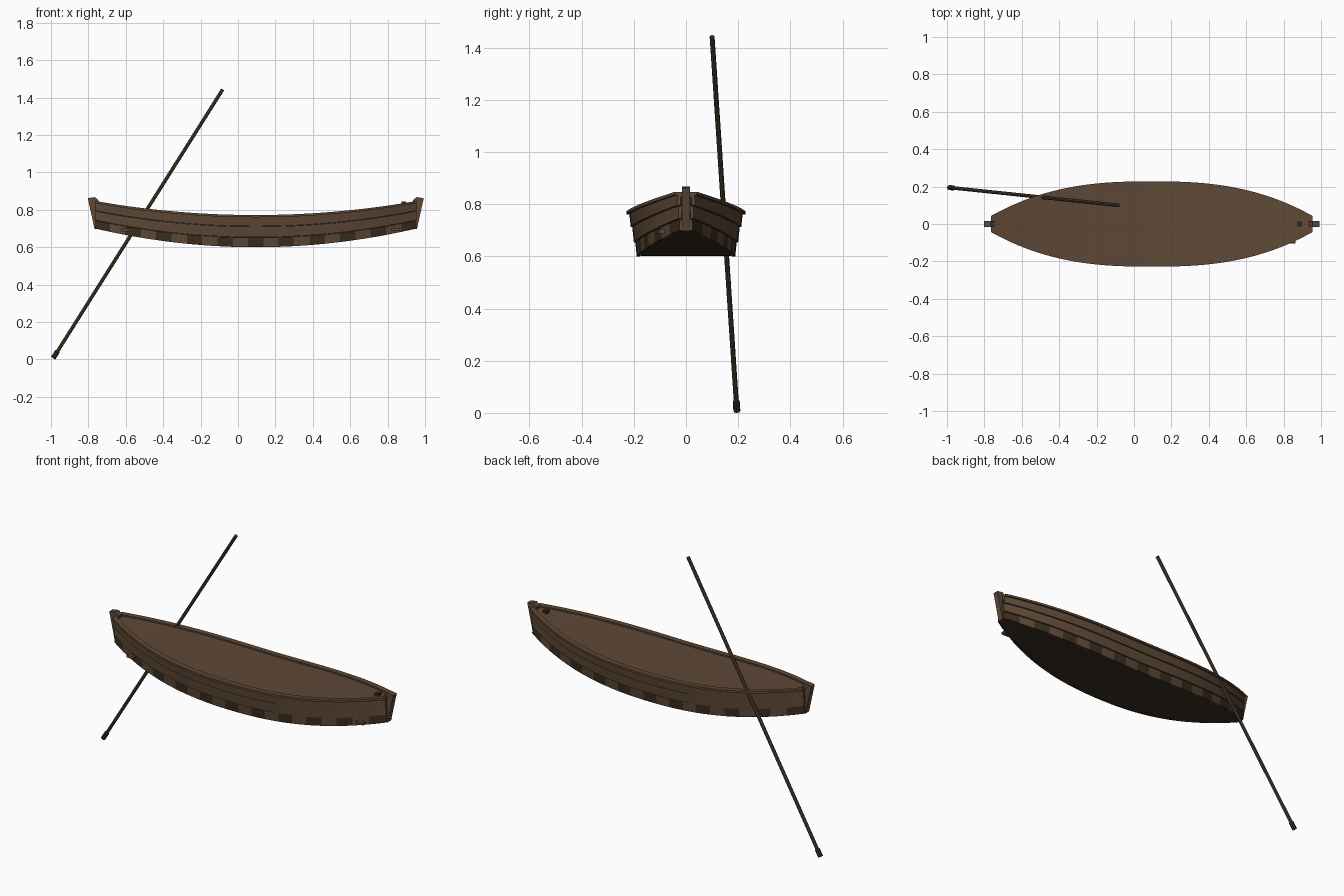
import bpy, bmesh
from mathutils import Vector

old = bpy.data.objects.get("Cube")
if old:
    bpy.data.objects.remove(old)


def material(name, rgb):
    m = bpy.data.materials.new(name)
    m.use_nodes = True
    m.diffuse_color = (*rgb, 1)
    m.node_tree.nodes["Principled BSDF"].inputs["Base Color"].default_value = (*rgb, 1)
    return m


WOOD = material("weathered wood", (0.112, 0.065, 0.037))
DARK = material("dark wood", (0.040, 0.026, 0.014))
POLE = material("pole wood", (0.085, 0.052, 0.031))

CENTRE, HALF, STEPS = 0.095, 0.86, 42


def finish(name, bm, mats):
    bmesh.ops.recalc_face_normals(bm, faces=bm.faces)
    mesh = bpy.data.meshes.new(name)
    bm.to_mesh(mesh)
    bm.free()
    for m in mats:
        mesh.materials.append(m)
    ob = bpy.data.objects.new(name, mesh)
    bpy.context.collection.objects.link(ob)
    return ob


# Hull shape: t runs from -1 to 1 along the boat, f from 0 (bottom) to 1 (rim)
def width(t, f):
    end = 0.016 + 0.014 * f
    middle = 0.18 + 0.035 * f
    return end + (middle - end) * (1 - abs(t) ** 2.6)


def height(t, f):
    low, high = 0.60 + 0.10 * t * t, 0.772 + 0.075 * t * t
    return low + (high - low) * f


def loft(name, section, mats, rule=None):
    """Sweep a closed (y, z) section along the boat and cap both ends."""
    bm = bmesh.new()
    rings = []
    for i in range(STEPS + 1):
        t = 2 * i / STEPS - 1
        rings.append([bm.verts.new((CENTRE + HALF * t, y, z)) for y, z in section(t)])
    n = len(rings[0])
    for i in range(STEPS):
        for k in range(n):
            j = (k + 1) % n
            face = bm.faces.new((rings[i][k], rings[i][j], rings[i + 1][j], rings[i + 1][k]))
            if rule:
                face.material_index = rule(i)
    bm.faces.new(rings[0])
    bm.faces.new(rings[-1])
    return finish(name, bm, mats)


# Dark inner body with the flat, rockered bottom
def body(t):
    a, b = width(t, 0) - 0.005, width(t, 0.9) - 0.008
    lo, hi = height(t, 0) + 0.001, height(t, 0.9)
    return [(-a, lo), (a, lo), (b, hi), (-b, hi)]


loft("hull_bottom", body, [DARK])


# Closed deck just below the rim
def deck(t):
    w, z = width(t, 1) - 0.006, height(t, 1) - 0.008
    return [(-w, z - 0.012), (w, z - 0.012), (w, z), (-w, z)]


loft("deck", deck, [WOOD])

# Overlapping side planks and rim on both sides
BREAKS = [0, 0.31, 0.65, 1]
NAMES = ["lower", "middle", "upper"]
for side, label in ((1, "left"), (-1, "right")):
    for k, plank in enumerate(NAMES):
        def strake(t, f0=BREAKS[k], f1=BREAKS[k + 1]):
            a, b = width(t, f0) + 0.009, width(t, f1) + 0.003
            lo, hi = height(t, f0), height(t, f1) - 0.002
            return [(side * a, lo), (side * b, hi),
                    (side * (b - 0.012), hi), (side * (a - 0.012), lo)]
        checks = (lambda i: 1 - (i // 2) % 2) if k == 0 else None
        loft(f"{label}_{plank}_plank", strake, [WOOD, DARK], checks)

    def rim(t):
        w, z = width(t, 1), height(t, 1)
        return [(side * (w + 0.013), z - 0.012), (side * (w + 0.013), z),
                (side * (w - 0.018), z), (side * (w - 0.018), z - 0.012)]
    loft(f"{label}_rim", rim, [WOOD])

# Raked posts at both ends
for sign, label in ((1, "left"), (-1, "right")):
    bm = bmesh.new()
    outline = [(0.840, 0.698), (0.862, 0.698), (0.898, 0.862), (0.860, 0.868), (0.840, 0.85)]
    face = bm.faces.new([bm.verts.new((CENTRE + sign * x, -0.016, z)) for x, z in outline])
    out = bmesh.ops.extrude_face_region(bm, geom=[face])
    bmesh.ops.translate(bm, vec=(0, 0.032, 0),
                        verts=[v for v in out["geom"] if isinstance(v, bmesh.types.BMVert)])
    finish(f"{label}_end_post", bm, [WOOD])


# Small blocks: deck fitting and side cleats
def block(name, centre, size, mat):
    bm = bmesh.new()
    bmesh.ops.create_cube(bm, size=1)
    bmesh.ops.scale(bm, vec=size, verts=bm.verts)
    bmesh.ops.translate(bm, vec=centre, verts=bm.verts)
    finish(name, bm, [mat])


block("deck_fitting", (0.885, 0, 0.832), (0.024, 0.026, 0.022), DARK)
block("front_cleat", (0.84, -0.092, 0.695), (0.045, 0.022, 0.014), WOOD)
block("rear_cleat", (-0.60, -0.105, 0.692), (0.045, 0.022, 0.014), WOOD)


# Long punting pole with a dark shoe at its foot
def rod(name, start, end, radius, mat):
    bm = bmesh.new()
    axis = end - start
    bmesh.ops.create_cone(bm, cap_ends=True, segments=8, radius1=radius,
                          radius2=radius, depth=axis.length)
    ob = finish(name, bm, [mat])
    ob.location = (start + end) / 2
    ob.rotation_mode = 'QUATERNION'
    ob.rotation_quaternion = axis.to_track_quat('Z', 'Y')


foot, tip = Vector((-0.988, 0.195, 0.007)), Vector((-0.082, 0.10, 1.443))
rod("pole", foot, tip, 0.0095, POLE)
rod("pole_shoe", foot, foot.lerp(tip, 0.026), 0.0135, DARK)
